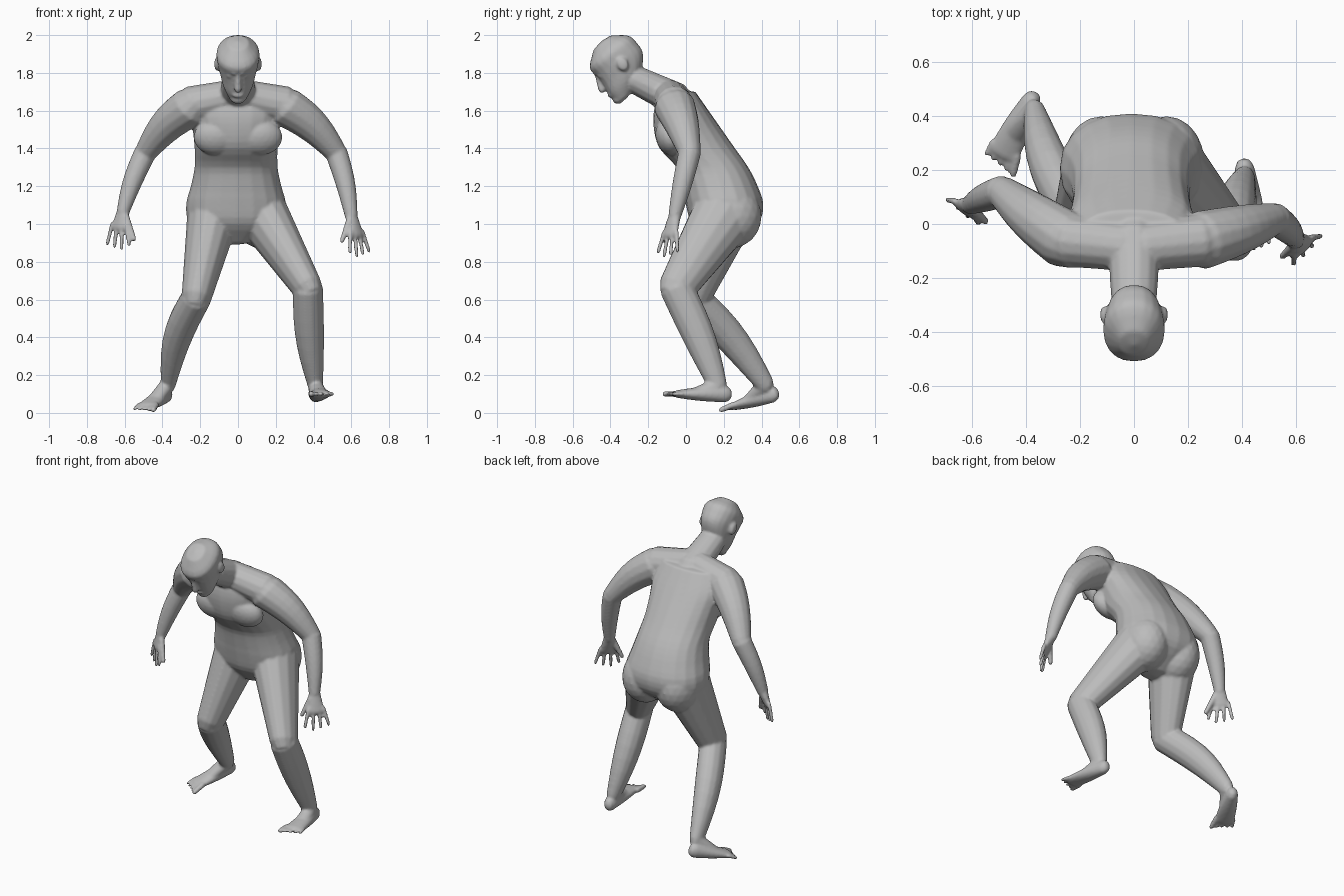
import bpy, bmesh, math
from mathutils import Vector, Matrix

cube = bpy.data.objects.get("Cube")
if cube:
    bpy.data.objects.remove(cube)

GREY = (.5, .5, .5, 1)
skin = bpy.data.materials.new("plain grey")
skin.use_nodes = True
skin.diffuse_color = GREY
skin.node_tree.nodes["Principled BSDF"].inputs["Base Color"].default_value = GREY

SIDEWAYS, FORE_AFT, UPWARD = Vector((1, 0, 0)), Vector((0, 1, 0)), Vector((0, 0, 1))
SIDES = {"left": 1, "right": -1}
parts = []


def finish(name, bm):
    bmesh.ops.recalc_face_normals(bm, faces=bm.faces)
    mesh = bpy.data.meshes.new(name)
    bm.to_mesh(mesh)
    bm.free()
    mesh.materials.append(skin)
    part = bpy.data.objects.new(name, mesh)
    bpy.context.scene.collection.objects.link(part)
    parts.append(part)


def oval(centre, u, v, sides, power=1):
    def soft(c):
        return math.copysign(abs(c) ** power, c)
    angles = [math.tau * i / sides for i in range(sides)]
    return [centre + u * soft(math.cos(a)) + v * soft(math.sin(a)) for a in angles]


def loft(name, rings, first_tip, last_tip):
    """Closed skin over a list of rings, with a point at each end."""
    bm = bmesh.new()
    loops = [[bm.verts.new(p) for p in ring] for ring in rings]

    def around(loop):
        return zip(loop, loop[1:] + loop[:1])

    for low, high in zip(loops, loops[1:]):
        for (a, b), (c, d) in zip(around(low), around(high)):
            bm.faces.new((a, b, d, c))
    for loop, tip in ((loops[0], first_tip), (loops[-1], last_tip)):
        point = bm.verts.new(tip)
        for a, b in around(loop):
            bm.faces.new((a, b, point))
    finish(name, bm)


def bone(name, start, end, wide, deep=None, ref=SIDEWAYS, bulge=0, bow=(0, 0, 0)):
    """Tapered round-ended limb; wide runs along ref, deep across it."""
    start, end, bow = Vector(start), Vector(end), Vector(bow)
    deep = deep or wide
    axis = (end - start).normalized()
    u = (ref - axis * ref.dot(axis)).normalized()
    v = axis.cross(u)
    rings, steps = [], 7

    def ring(t, shift=0, scale=1):
        swell = math.sin(math.pi * t)
        w = (wide[0] + (wide[1] - wide[0]) * t + bulge * swell) * scale
        d = (deep[0] + (deep[1] - deep[0]) * t + bulge * swell) * scale
        rings.append(oval(start.lerp(end, t) + bow * swell + axis * shift, u * w, v * d, 14))

    first, last = min(wide[0], deep[0]), min(wide[1], deep[1])
    ring(0, -first * .7, .7)
    for i in range(steps + 1):
        ring(i / steps)
    ring(1, last * .7, .7)
    loft(name, rings, start - axis * first, end + axis * last)


def flow(values, steps=3):
    """Extra values on a smooth curve through the given ones."""
    padded = [2 * values[0] - values[1], *values, 2 * values[-1] - values[-2]]
    out = []
    for a, b, c, d in zip(padded, padded[1:], padded[2:], padded[3:]):
        for i in range(steps):
            t = i / steps
            out.append(b + ((c - a) * t + (2 * a - 5 * b + 4 * c - d) * t ** 2
                            + (3 * b - 3 * c + d - a) * t ** 3) / 2)
    return out + [values[-1]]


def stack(name, origin, depth, up, heights, widths, near, far):
    """Evenly spaced ovals between two heights, each from near to far in depth."""
    widths, near, far = flow(widths), flow(near), flow(far)
    low, high = heights
    centres, rings = [], []
    for i, (w, n, f) in enumerate(zip(widths, near, far)):
        height = low + (high - low) * i / (len(widths) - 1)
        centres.append(origin + up * height + depth * (n + f) / 2)
        rings.append(oval(centres[-1], SIDEWAYS * w, depth * (f - n) / 2, 20, .9))
    loft(name, rings, centres[0] - up * .01, centres[-1] + up * .01)


def blob(name, centre, size, tilt=0):
    bm = bmesh.new()
    place = (Matrix.Translation(centre) @ Matrix.Rotation(tilt, 4, "X")
             @ Matrix.Diagonal((*size, 1)))
    bmesh.ops.create_icosphere(bm, subdivisions=3, radius=1, matrix=place)
    finish(name, bm)


def digits(name, base, across, along, sizes, gap, fan):
    """Row of fingers or toes; sizes holds (length, radius)."""
    for i, (length, r) in enumerate(sizes):
        k = i - (len(sizes) - 1) / 2
        root = base + across * k * gap
        bone(f"{name}_{i + 1}", root - along * .02,
             root + along * length + across * k * fan, (r, r * .85), ref=across)


# Torso
stack("torso", Vector((-.01, 0, 0)), FORE_AFT, UPWARD, (.9, 1.7),
      widths=[.08, .24, .265, .24, .22, .22, .23, .24, .2],
      near=[.12, .03, 0, -.02, -.05, -.14, -.17, -.17, -.14],
      far=[.25, .38, .41, .38, .33, .26, .19, .12, .05])

# Neck and bowed head
bone("neck", (0, -.05, 1.66), (0, -.28, 1.77), (.1, .085), (.09, .075))
skull = Vector((0, -.36, 1.86))
face, crown = Vector((0, -.77, -.64)), Vector((0, -.64, .77))
stack("head", skull, face, crown, (-.17, .13),
      widths=[.045, .08, .097, .11, .11, .055],
      near=[.05, -.07, -.13, -.14, -.13, -.06],
      far=[.14, .15, .143, .137, .137, .06])


def on_head(x, up, out):
    return skull + SIDEWAYS * x + crown * up + face * out


bone("nose", on_head(0, .02, .13), on_head(0, -.06, .16), (.012, .02))
blob("chin", on_head(0, -.15, .125), (.04, .03, .03))
blob("lips", on_head(0, -.11, .14), (.035, .02, .014), .7)

# Paired parts of the trunk and head
for label, side in SIDES.items():
    blob(label + "_chest", (side * .11, -.085, 1.46), (.125, .075, .1), .3)
    blob(label + "_buttock", (side * .12, .235, 1.04), (.14, .165, .17))
    bone(label + "_collar", (side * .03, -.085, 1.675), (side * .25, -.06, 1.63), (.09, .1))
    bone(label + "_brow", on_head(side * .02, .03, .136), on_head(side * .06, .03, .112),
         (.009, .009), ref=UPWARD)
    blob(label + "_eye", on_head(side * .04, 0, .115), (.022, .02, .016))
    blob(label + "_ear", on_head(side * .11, -.025, -.01), (.016, .03, .04), .5)

# Joints: the left foot leads, the right foot trails
LEGS = {
    "left": dict(knee=(.37, -.05, .66), ankle=(.41, .17, .14), heel=(.41, .21, .1),
                 ball=(.44, -.05, .1), across=(1, .25, 0), toward=(.1, -1, 0),
                 calf=(-.01, .01, 0)),
    "right": dict(knee=(-.22, .03, .61), ankle=(-.37, .42, .15), heel=(-.38, .46, .1),
                  ball=(-.485, .26, .035), across=(-.85, .5, 0), toward=(-.3, -.9, -.4),
                  calf=(-.025, .01, .02)),
}
ARMS = {
    "left": dict(elbow=(.52, .02, 1.38), wrist=(.6, -.06, 1.04), knuckles=(.63, -.085, .94),
                 across=(.7, .7, 0), toward=(.15, -.13, -1), thumb=(.55, -.12, .91)),
    "right": dict(elbow=(-.49, .12, 1.38), wrist=(-.61, .07, 1.06), knuckles=(-.63, .055, .98),
                  across=(-.8, .6, 0), toward=(-.05, -.1, -1), thumb=(-.55, .01, .92)),
}
TOES = [(.05 - .004 * i, .012 if i else .017) for i in range(5)]
FINGERS = [(length, .0125) for length in (.09, .11, .1, .085)]

# Legs, feet and toes
for label, side in SIDES.items():
    leg = {joint: Vector(place) for joint, place in LEGS[label].items()}
    across, toward = leg["across"].normalized(), leg["toward"].normalized()
    heel, ball = leg["heel"], leg["ball"]
    bone(label + "_thigh", (side * .13, .2, 1.05), leg["knee"], (.14, .08), (.17, .1))
    bone(label + "_shin", leg["knee"], leg["ankle"], (.08, .04), (.09, .05),
         bulge=.016, bow=leg["calf"])
    bone(label + "_foot", heel, ball, (.036, .06), (.045, .02), ref=across, bulge=.005)
    bone(label + "_instep", leg["ankle"], heel.lerp(ball, .7), (.04, .045), (.045, .026), ref=across)
    digits(label + "_toe", ball, across, toward, TOES, .026, .004)

# Arms, hands and fingers
for label, side in SIDES.items():
    arm = {joint: Vector(place) for joint, place in ARMS[label].items()}
    across, toward = arm["across"].normalized(), arm["toward"].normalized()
    wrist, knuckles = arm["wrist"], arm["knuckles"]
    bone(label + "_upper_arm", (side * .25, -.06, 1.62), arm["elbow"], (.11, .06),
         ref=FORE_AFT, bulge=.006, bow=(side * .01, 0, .02))
    bone(label + "_forearm", arm["elbow"], wrist, (.06, .034),
         ref=FORE_AFT, bulge=.005, bow=(side * .01, 0, 0))
    bone(label + "_palm", wrist, knuckles, (.036, .052), (.03, .018), ref=across)
    digits(label + "_finger", knuckles, across, toward, FINGERS, .03, .018)
    bone(label + "_thumb", wrist.lerp(knuckles, .25) - across * .025, arm["thumb"], (.02, .013))

# Fuse everything into one continuous skin
bpy.ops.object.select_all(action="DESELECT")
for part in parts:
    part.select_set(True)
bpy.context.view_layer.objects.active = parts[0]
bpy.ops.object.join()
body = bpy.context.view_layer.objects.active
body.name = "body"
fuse = body.modifiers.new("fuse", "REMESH")
fuse.mode = "VOXEL"
fuse.voxel_size = .008
fuse.use_smooth_shade = True
relax = body.modifiers.new("relax", "SMOOTH")
relax.factor = .5
relax.iterations = 5
